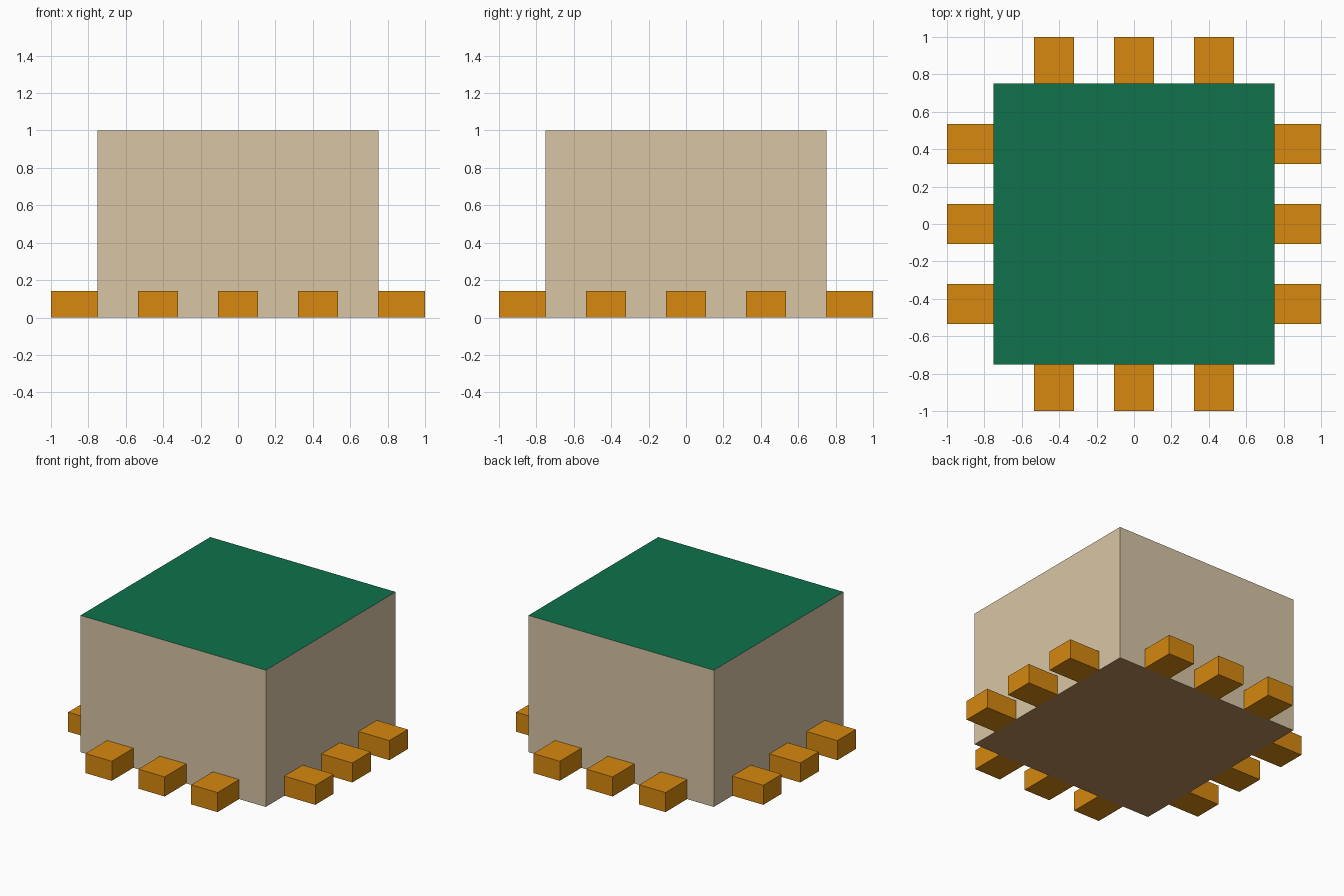
import bpy
import bmesh
import math
from mathutils import Matrix, Vector

if "Cube" in bpy.data.objects:
    bpy.data.objects.remove(bpy.data.objects["Cube"])


def material(name, rgb):
    # sRGB 0-255 to linear
    lin = [((c / 255 + 0.055) / 1.055) ** 2.4 if c > 10 else c / 255 / 12.92 for c in rgb]
    m = bpy.data.materials.new(name)
    m.diffuse_color = (*lin, 1.0)
    m.use_nodes = True
    m.node_tree.nodes["Principled BSDF"].inputs["Base Color"].default_value = m.diffuse_color
    return m


beige = material("beige wall", (216, 197, 165))
green = material("green top", (14, 113, 75))
brown = material("brown underside", (186, 139, 93))
orange = material("orange block", (214, 137, 15))


def box(name, centre, size, mats, turn=0.0):
    bm = bmesh.new()
    bmesh.ops.create_cube(bm, size=1.0)
    bmesh.ops.transform(bm, verts=bm.verts, matrix=Matrix.Rotation(turn, 4, 'Z')
                        @ Matrix.Translation(Vector(centre))
                        @ Matrix.Diagonal((*size, 1.0)))
    bm.normal_update()
    # top and bottom take their own colours when given
    if len(mats) == 3:
        for f in bm.faces:
            f.material_index = 1 if f.normal.z > 0.5 else 2 if f.normal.z < -0.5 else 0
    mesh = bpy.data.meshes.new(name)
    bm.to_mesh(mesh)
    bm.free()
    for m in mats:
        mesh.materials.append(m)
    ob = bpy.data.objects.new(name, mesh)
    bpy.context.collection.objects.link(ob)
    return ob


# Main body: beige walls, green top, brown underside
box("body", (0, 0, 0.5), (1.5, 1.5, 1.0), [beige, green, brown])

# Three blocks at the foot of each wall
for i, side in enumerate(("front", "right", "back", "left")):
    for j, offset in enumerate((-0.428, 0.0, 0.428)):
        box(f"{side}_block_{j + 1}", (offset, -0.875, 0.0715), (0.213, 0.25, 0.143),
            [orange], i * math.pi / 2)
